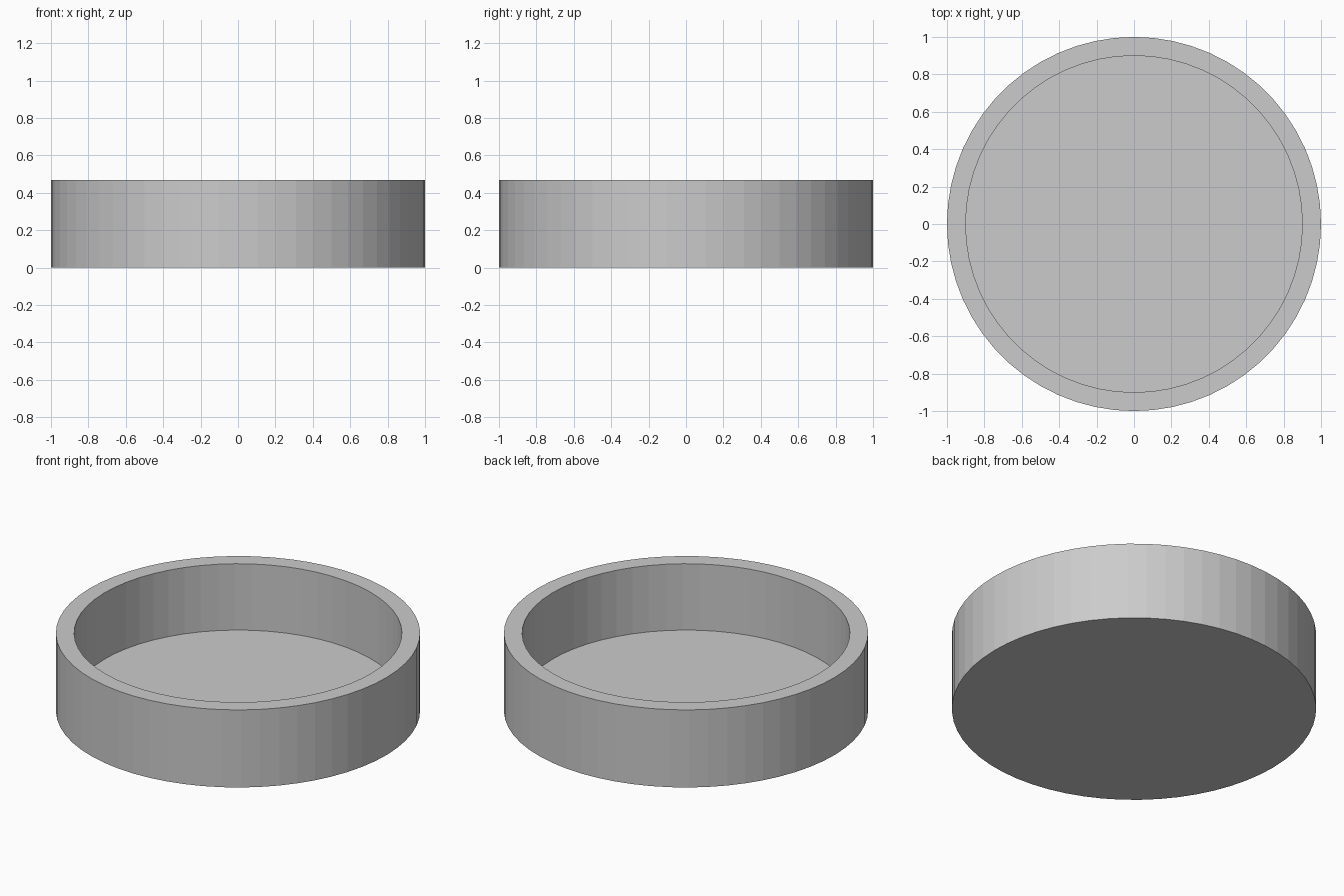
import bpy, bmesh
from math import cos, sin, tau

if "Cube" in bpy.data.objects:
    bpy.data.objects.remove(bpy.data.objects["Cube"])

SIDES = 60
OUTER, INNER = 1.0, 0.9
HEIGHT, FLOOR = 0.47, 0.068

bm = bmesh.new()


def ring(radius, z):
    return [bm.verts.new((radius * cos(tau * i / SIDES), radius * sin(tau * i / SIDES), z))
            for i in range(SIDES)]


# Profile from outer base, up over the rim, down to the inner floor
rings = [ring(r, z) for r, z in ((OUTER, 0), (OUTER, HEIGHT), (INNER, HEIGHT), (INNER, FLOOR))]
for a, b in zip(rings, rings[1:]):
    for i in range(SIDES):
        j = (i + 1) % SIDES
        bm.faces.new((a[i], a[j], b[j], b[i]))

# Underside and inner floor
bm.faces.new(rings[0][::-1])
bm.faces.new(rings[-1])
bmesh.ops.recalc_face_normals(bm, faces=bm.faces[:])

mesh = bpy.data.meshes.new("round_tray")
bm.to_mesh(mesh)
bm.free()
tray = bpy.data.objects.new("round_tray", mesh)
bpy.context.collection.objects.link(tray)
